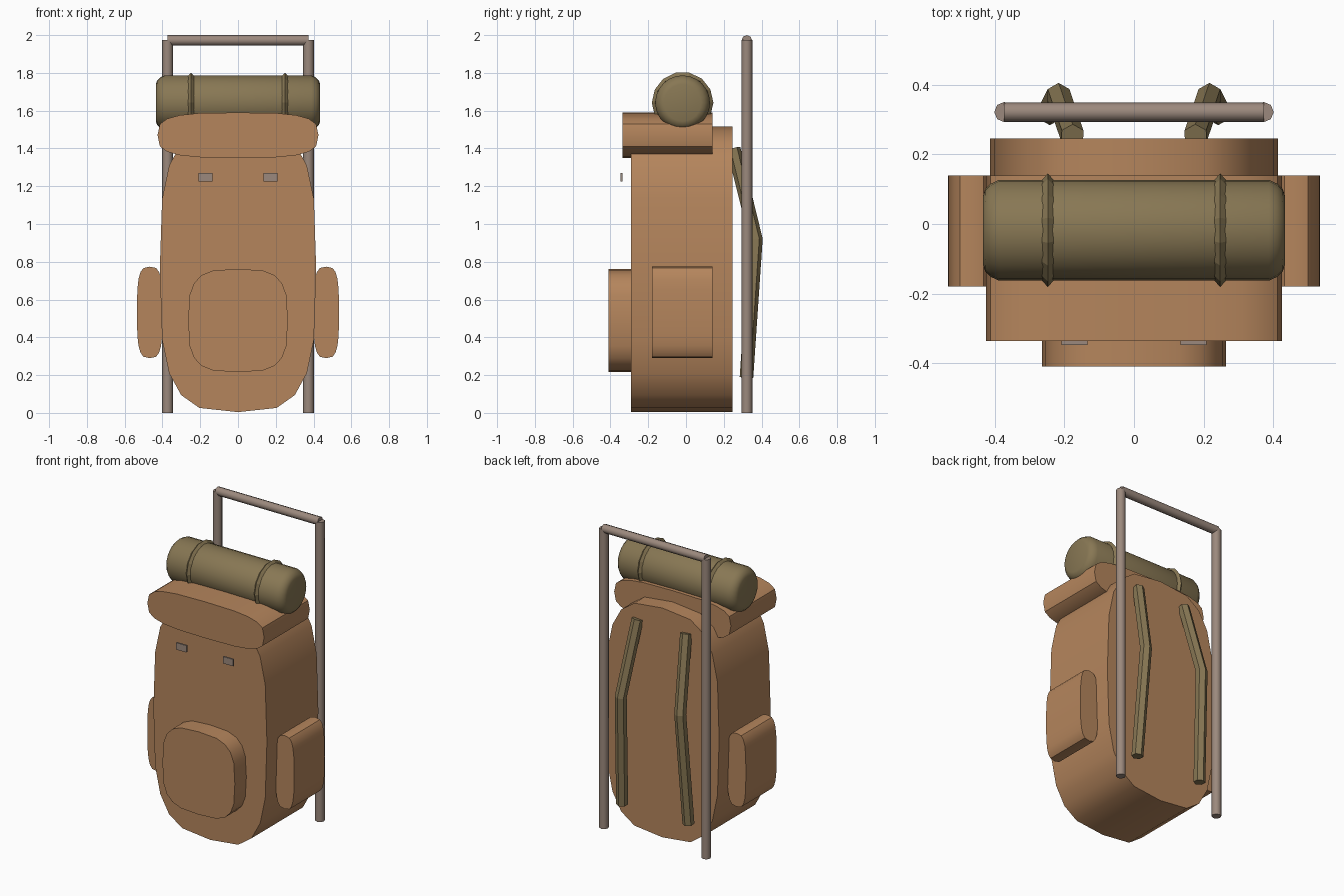
import bpy, bmesh, math
from mathutils import Vector

if "Cube" in bpy.data.objects:
    bpy.data.objects.remove(bpy.data.objects["Cube"])


def material(name, rgb):
    m = bpy.data.materials.new(name)
    m.diffuse_color = (*rgb, 1)
    m.use_nodes = True
    m.node_tree.nodes["Principled BSDF"].inputs["Base Color"].default_value = m.diffuse_color
    return m


TAN = material("tan canvas", (0.46, 0.235, 0.108))
OLIVE = material("olive cloth", (0.245, 0.185, 0.088))
METAL = material("warm grey metal", (0.33, 0.25, 0.205))


def finish(bm, name, mat, angle=None):
    """Turn a bmesh into a named, coloured object."""
    bmesh.ops.recalc_face_normals(bm, faces=bm.faces)
    me = bpy.data.meshes.new(name)
    bm.to_mesh(me)
    bm.free()
    me.materials.append(mat)
    ob = bpy.data.objects.new(name, me)
    bpy.context.collection.objects.link(ob)
    if angle:
        bpy.ops.object.select_all(action='DESELECT')
        ob.select_set(True)
        bpy.context.view_layer.objects.active = ob
        bpy.ops.object.shade_smooth_by_angle(angle=math.radians(angle))
    return ob


def loft(rings, name, mat, angle=None, closed=False):
    """Skin a row of equal rings; cap the ends unless the row is closed."""
    bm = bmesh.new()
    vs = [[bm.verts.new(p) for p in r] for r in rings]
    n = len(vs[0])
    pairs = list(zip(vs, vs[1:])) + ([(vs[-1], vs[0])] if closed else [])
    for a, b in pairs:
        for i in range(n):
            j = (i + 1) % n
            bm.faces.new((a[i], a[j], b[j], b[i]))
    if not closed:
        bm.faces.new(vs[0])
        bm.faces.new(vs[-1])
    return finish(bm, name, mat, angle)


def pouch(name, x, z, half_w, half_h, y0, y1, n=20, p=0.6):
    """Rounded-box outline extruded front to back."""
    def soft(v):
        return math.copysign(abs(v) ** p, v) if abs(v) > 1e-6 else 0
    outline = [(x + half_w * soft(math.sin(math.tau * i / n)),
                z + half_h * soft(math.cos(math.tau * i / n))) for i in range(n)]
    return loft([[(a, y, b) for a, b in outline] for y in (y0, y1)], name, TAN, 32)


def tube(name, path, r, sides, mat, angle=None, turn=0.0):
    """Polygonal tube along a path, mitred at the bends."""
    path = [Vector(p) for p in path]
    rings = []
    for i, c in enumerate(path):
        d = (path[min(i + 1, len(path) - 1)] - path[max(i - 1, 0)]).normalized()
        side = Vector((0, 1, 0))
        side = (side - d * side.dot(d)).normalized()
        up = d.cross(side)
        rings.append([c + r * (side * math.cos(t) + up * math.sin(t))
                      for t in (math.tau * (k + turn) / sides for k in range(sides))])
    return loft(rings, name, mat, angle)


def wheel(x, r, n, cy=-0.018, cz=1.642):
    """Ring of points round the bedroll axis."""
    return [(x, cy + r * math.cos(math.tau * k / n), cz + r * math.sin(math.tau * k / n))
            for k in range(n)]


# Canvas bag, lid and pockets
pouch("bag_body", 0, 0.76, 0.414, 0.756, -0.29, 0.246)
pouch("bag_lid", 0, 1.47, 0.426, 0.12, -0.336, 0.14)
pouch("front_pocket", 0, 0.489, 0.264, 0.273, -0.41, -0.28)
for s, side in ((-1, "left"), (1, "right")):
    pouch("side_pocket_" + side, s * 0.467, 0.532, 0.068, 0.242, -0.18, 0.14)

# Bedroll with rounded ends
profile = [(0.435, 0.098), (0.428, 0.118), (0.412, 0.134), (0.388, 0.145)]
ends = [(-x, r) for x, r in profile] + profile[::-1]
loft([wheel(x, r, 24) for x, r in ends], "bedroll", OLIVE, 40)

for s, side in ((-1, "left"), (1, "right")):
    # Ridged band round the bedroll
    section = [(-0.016, 0.146), (0, 0.163), (0.016, 0.146), (0, 0.130)]
    loft([wheel(s * 0.248 + dx, r, 14) for dx, r in section],
         "bedroll_band_" + side, OLIVE, closed=True)

    # Shoulder strap
    tube("shoulder_strap_" + side,
         [(s * 0.177, 0.252, 1.40), (s * 0.217, 0.37, 0.92), (s * 0.242, 0.32, 0.187)],
         0.036, 6, OLIVE)

    # Upright of the carrying frame
    tube("frame_upright_" + side, [(s * 0.373, 0.322, 0), (s * 0.373, 0.322, 1.975)],
         0.029, 8, METAL, 50)

    # Small buckle ahead of the bag
    bm = bmesh.new()
    bmesh.ops.create_cube(bm, size=1)
    bmesh.ops.scale(bm, vec=(0.074, 0.011, 0.045), verts=bm.verts)
    bmesh.ops.translate(bm, vec=(s * 0.171, -0.342, 1.248), verts=bm.verts)
    finish(bm, "buckle_" + side, METAL)

# Top bar of the carrying frame
tube("frame_top_bar", [(-0.374, 0.322, 1.972), (0.374, 0.322, 1.972)], 0.028, 8, METAL, 50)
